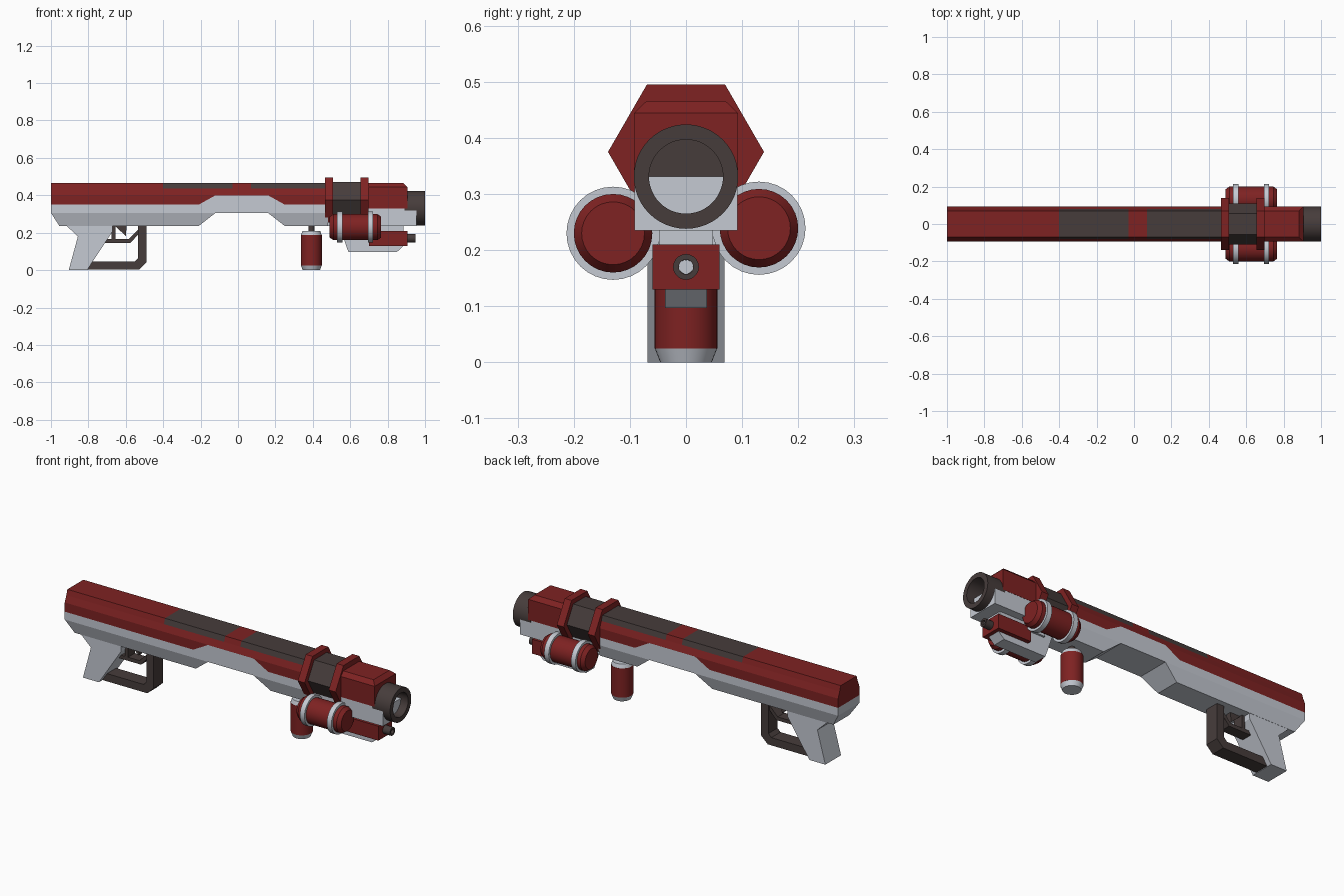
import bpy, bmesh, math

if "Cube" in bpy.data.objects:
    bpy.data.objects.remove(bpy.data.objects["Cube"])


def material(name, rgb):
    m = bpy.data.materials.new(name)
    m.use_nodes = True
    m.diffuse_color = (*rgb, 1)
    m.node_tree.nodes["Principled BSDF"].inputs["Base Color"].default_value = (*rgb, 1)
    return m


RED = material("deep red", (0.21, 0.016, 0.016))
PALE = material("pale grey", (0.56, 0.59, 0.65))
DARK = material("dark brown grey", (0.062, 0.046, 0.044))


def finish(name, bm, mats, smooth=False):
    bmesh.ops.remove_doubles(bm, verts=bm.verts, dist=0.0005)
    bmesh.ops.recalc_face_normals(bm, faces=bm.faces)
    mesh = bpy.data.meshes.new(name)
    bm.to_mesh(mesh)
    bm.free()
    for m in mats:
        mesh.materials.append(m)
    if smooth:
        mesh.shade_smooth()
        mesh.set_sharp_from_angle(angle=math.radians(30))
    obj = bpy.data.objects.new(name, mesh)
    bpy.context.scene.collection.objects.link(obj)
    return obj


def loft(name, rings, mat, smooth=False):
    """Skin a list of equal-length point rings and cap both ends."""
    bm = bmesh.new()
    vs = [[bm.verts.new(p) for p in ring] for ring in rings]
    n = len(rings[0])
    for a, b in zip(vs, vs[1:]):
        for i in range(n):
            j = (i + 1) % n
            bm.faces.new((a[i], a[j], b[j], b[i]))
    bm.faces.new(vs[0])
    bm.faces.new(vs[-1])
    return finish(name, bm, [mat], smooth)


def prism(name, outline, half, mat):
    """Side outline in x and z, given thickness across y."""
    return loft(name, [[(x, y, z) for x, z in outline] for y in (-half, half)], mat)


def box(name, x0, x1, half, z0, z1, mat):
    return prism(name, [(x0, z0), (x1, z0), (x1, z1), (x0, z1)], half, mat)


def turned(name, profile, mat, y=0, z=0, x=None, sides=32):
    """Turn (position, radius) pairs about an x axis, or a z axis if x is given."""
    rings = []
    for t, r in profile:
        ring = []
        for i in range(sides):
            a = math.tau * i / sides
            c, s = r * math.cos(a), r * math.sin(a)
            ring.append((t, y + c, z + s) if x is None else (x + c, y + s, t))
        rings.append(ring)
    return loft(name, rings, mat, sides > 6)


# Long body: red upper shell, dark top panels, pale lower shell
def station(x, split, bottom):
    low = 0.07 if bottom < 0.3 else 0.093
    levels = [(0.07, 0.465), (0.079, 0.436), (0.093, 0.401), (0.093, split),
              (0.093, 0.306), (low, bottom)]
    return [[(x, side * y, z) for y, z in levels] for side in (-1, 1)]


low, high = (0.35, 0.236), (0.4, 0.306)
stations = [station(-1, 0.35, 0.306)]
stations += [station(x, *low) for x in (-0.955, -0.4, -0.21)]
stations += [station(x, *high) for x in (-0.12, -0.03, 0.07, 0.16)]
stations += [station(x, *low) for x in (0.25, 0.48)]
bm = bmesh.new()
grid = [[[bm.verts.new(p) for p in side] for side in st] for st in stations]


def quad(verts, index):
    bm.faces.new(verts).material_index = index


for a, b in zip(grid, grid[1:]):
    mid = (a[0][0].co.x + b[0][0].co.x) / 2
    panel = 2 if -0.4 < mid < -0.03 or mid > 0.07 else 0
    quad((a[0][0], a[1][0], b[1][0], b[0][0]), panel)
    quad((a[0][-1], a[1][-1], b[1][-1], b[0][-1]), 1)
    for s in (0, 1):
        for k in range(5):
            quad((a[s][k], a[s][k + 1], b[s][k + 1], b[s][k]),
                 panel if k == 0 else 0 if k < 3 else 1)
for end in (grid[0], grid[-1]):
    for k in range(5):
        quad((end[0][k], end[1][k], end[1][k + 1], end[0][k + 1]), 0 if k < 3 else 1)
bmesh.ops.dissolve_degenerate(bm, dist=0.0005, edges=bm.edges)
finish("main_body", bm, [RED, PALE, DARK])

# Hexagonal collar with two clamp rings
turned("hex_collar", [(0.48, 0.11), (0.68, 0.11)], DARK, z=0.375, sides=6)
for name, x in (("rear_clamp_ring", 0.465), ("front_clamp_ring", 0.655)):
    turned(name, [(x, 0.139), (x + 0.042, 0.139)], RED, z=0.375, sides=6)
box("canister_mount", 0.47, 0.7, 0.06, 0.235, 0.3, PALE)

# Front housing with chamfered top and the pale block below it
def rectangle(x1, half, z):
    return [(0.68, -half, z), (x1, -half, z), (x1, half, z), (0.68, half, z)]


loft("front_housing", [rectangle(0.905, 0.093, 0.33), rectangle(0.905, 0.093, 0.444),
                       rectangle(0.882, 0.07, 0.466)], RED)
box("front_lower_block", 0.68, 0.955, 0.092, 0.235, 0.331, PALE)

# Muzzle with open bore
turned("muzzle", [(0.89, 0.093), (1.0, 0.093), (1.0, 0.066), (0.91, 0.066)], DARK, z=0.331, sides=48)

# Keel, underslung box and small nozzle
prism("keel", [(0.54, 0.24), (0.59, 0.097), (0.85, 0.097), (0.885, 0.13), (0.885, 0.24)], 0.037, PALE)
box("keel_rail", 0.6, 0.885, 0.048, 0.2, 0.24, PALE)
box("underslung_box", 0.7, 0.905, 0.06, 0.13, 0.21, RED)
turned("nozzle", [(0.9, 0.023), (0.95, 0.023), (0.95, 0.013), (0.915, 0.013)], DARK, z=0.17, sides=20)
turned("nozzle_core", [(0.9, 0.0128), (0.935, 0.0128)], PALE, z=0.17, sides=20)

# Side canisters with pale bands
for side, y, z in (("right", -0.13, 0.23), ("left", 0.13, 0.239)):
    turned(side + "_canister", [(0.49, 0.056), (0.51, 0.07), (0.745, 0.07), (0.765, 0.056)], RED, y, z)
    for place, x in (("rear", 0.53), ("front", 0.695)):
        turned(f"{side}_canister_{place}_band", [(x, 0.083), (x + 0.028, 0.083)], PALE, y, z)

# Vertical foregrip
turned("foregrip", [(0.025, 0.056), (0.187, 0.056)], RED, x=0.392)
turned("foregrip_base", [(0, 0.046), (0.026, 0.056)], PALE, x=0.392)
turned("foregrip_cap", [(0.186, 0.056), (0.208, 0.048)], PALE, x=0.392)
turned("foregrip_neck", [(0.2, 0.016), (0.24, 0.016)], DARK, x=0.392, sides=16)

# Rear grip, guard and trigger
prism("rear_grip", [(-0.92, 0.24), (-0.856, 0.18), (-0.905, 0), (-0.807, 0),
                    (-0.672, 0.205), (-0.672, 0.24)], 0.069, PALE)
prism("trigger_guard", [(-0.83, 0.002), (-0.53, 0.002), (-0.49, 0.04), (-0.49, 0.238),
                        (-0.535, 0.238), (-0.535, 0.063), (-0.553, 0.045), (-0.79, 0.045)], 0.04, DARK)
prism("trigger_frame", [(-0.715, 0.145), (-0.575, 0.145), (-0.53, 0.195), (-0.53, 0.22),
                        (-0.585, 0.165), (-0.7, 0.165)], 0.03, DARK)
prism("trigger", [(-0.66, 0.238), (-0.6, 0.183), (-0.595, 0.238)], 0.015, DARK)
box("trigger_post", -0.675, -0.655, 0.03, 0.15, 0.238, DARK)
